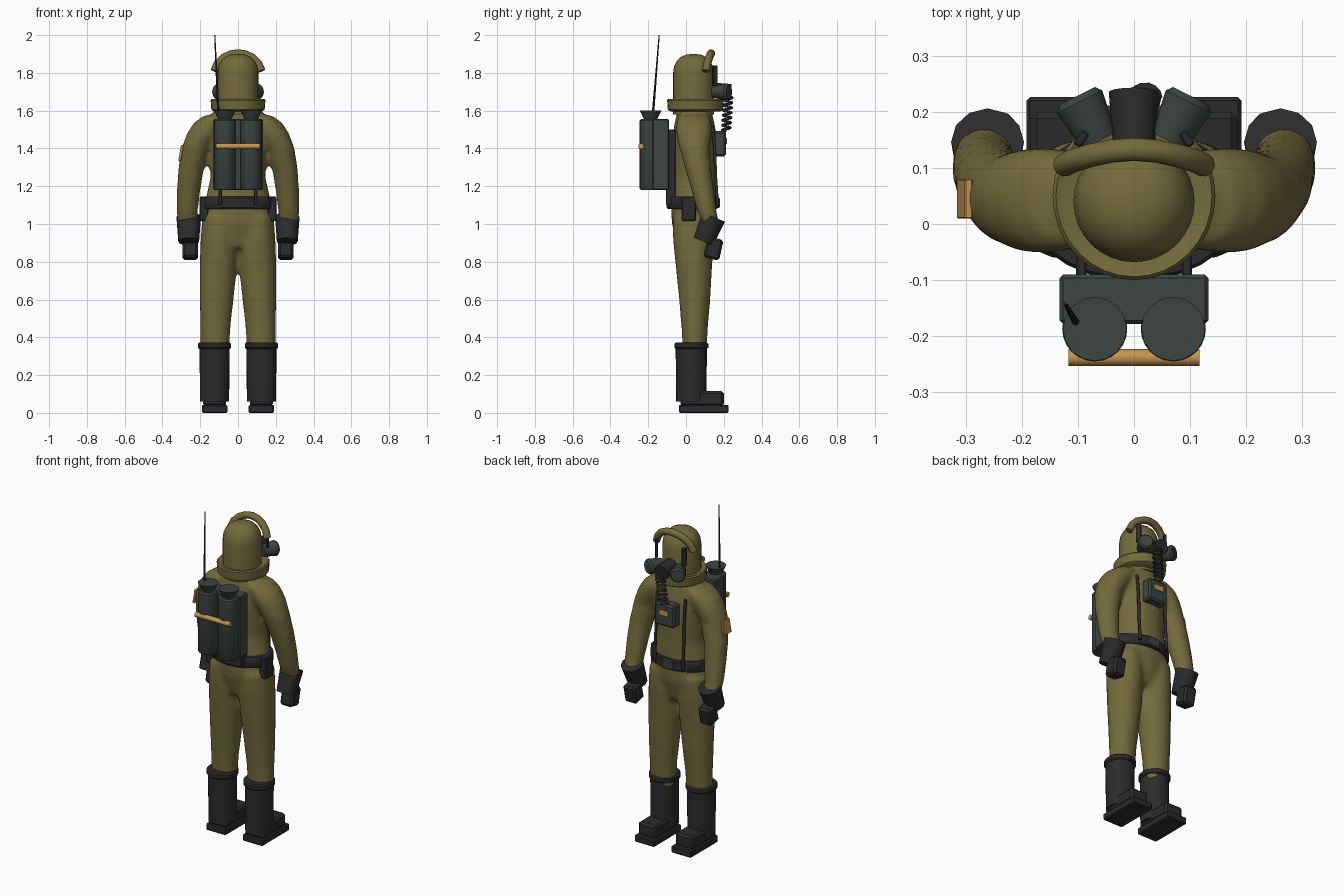
import bpy, bmesh, math
from mathutils import Vector, Matrix

if "Cube" in bpy.data.objects:
    bpy.data.objects.remove(bpy.data.objects["Cube"])


def material(name, rgb):
    m = bpy.data.materials.new(name)
    m.use_nodes = True
    m.diffuse_color = (*rgb, 1)
    m.node_tree.nodes["Principled BSDF"].inputs["Base Color"].default_value = (*rgb, 1)
    return m


OLIVE = material("olive cloth", (0.17, 0.145, 0.045))
BLACK = material("black rubber", (0.024, 0.024, 0.026))
GREY = material("grey green metal", (0.045, 0.058, 0.053))
TAN = material("tan webbing", (0.55, 0.3, 0.085))


def finish(name, bm, mat, smooth=True):
    bmesh.ops.recalc_face_normals(bm, faces=bm.faces)
    me = bpy.data.meshes.new(name)
    bm.to_mesh(me)
    bm.free()
    me.materials.append(mat)
    ob = bpy.data.objects.new(name, me)
    bpy.context.collection.objects.link(ob)
    if smooth:
        bpy.ops.object.select_all(action="DESELECT")
        bpy.context.view_layer.objects.active = ob
        ob.select_set(True)
        bpy.ops.object.shade_smooth_by_angle(angle=math.radians(40))
    return ob


def add_loft(bm, rings, n=24):
    """Stack of horizontal ellipses (x, y, z, rx, ry), capped at both ends."""
    rows = []
    for x, y, z, rx, ry in rings:
        angles = [2 * math.pi * i / n for i in range(n)]
        rows.append([bm.verts.new((x + rx * math.cos(a), y + ry * math.sin(a), z)) for a in angles])
    for low, high in zip(rows, rows[1:]):
        for i in range(n):
            j = (i + 1) % n
            bm.faces.new((low[i], low[j], high[j], high[i]))
    bm.faces.new(rows[0][::-1])
    bm.faces.new(rows[-1])


def loft(name, rings, mat, n=24):
    bm = bmesh.new()
    add_loft(bm, rings, n)
    return finish(name, bm, mat)


def cone(name, p1, p2, r1, r2, mat, n=16):
    p1, p2 = Vector(p1), Vector(p2)
    d = p2 - p1
    rot = d.to_track_quat("Z", "Y").to_matrix().to_4x4()
    bm = bmesh.new()
    bmesh.ops.create_cone(bm, cap_ends=True, segments=n, radius1=r1, radius2=r2, depth=d.length,
                          matrix=Matrix.Translation((p1 + p2) / 2) @ rot)
    return finish(name, bm, mat)


def box(name, loc, size, mat, rot=(0, 0, 0), bevel=0.006):
    bm = bmesh.new()
    bmesh.ops.create_cube(bm, size=1, matrix=Matrix.Diagonal((*size, 1)))
    if bevel:
        bmesh.ops.bevel(bm, geom=bm.edges[:], offset=bevel, segments=1, affect="EDGES")
    ob = finish(name, bm, mat, smooth=False)
    ob.location, ob.rotation_euler = loc, rot
    return ob


def tube(name, pts, radius, mat, res=3):
    cu = bpy.data.curves.new(name, "CURVE")
    cu.dimensions, cu.bevel_depth, cu.bevel_resolution = "3D", radius, res
    cu.use_fill_caps = True
    sp = cu.splines.new("POLY")
    sp.points.add(len(pts) - 1)
    for p, co in zip(sp.points, pts):
        p.co = (*co, 1)
    sp.use_smooth = True
    cu.materials.append(mat)
    ob = bpy.data.objects.new(name, cu)
    bpy.context.collection.objects.link(ob)
    return ob


# Suit: torso, legs and arms fused into one soft skin
suit = bmesh.new()
add_loft(suit, [(0, .04, .87, .1, .08), (0, .04, 1.0, .185, .115), (0, .04, 1.1, .18, .12),
                (0, .045, 1.25, .145, .115), (0, .045, 1.4, .155, .118), (0, .045, 1.5, .17, .112),
                (0, .045, 1.56, .155, .1), (0, .045, 1.6, .125, .09), (0, .045, 1.64, .105, .09)])
for s in (1, -1):
    add_loft(suit, [(s * .123, .045, .3, .076, .062), (s * .12, .046, .45, .08, .07),
                    (s * .113, .046, .6, .09, .083), (s * .104, .042, .78, .1, .097),
                    (s * .1, .04, .92, .098, .11), (s * .1, .04, 1.04, .09, .11)])
    add_loft(suit, [(s * .268, .13, 1.0, .053, .045), (s * .268, .11, 1.07, .056, .052),
                    (s * .262, .09, 1.17, .062, .06), (s * .25, .067, 1.28, .068, .068),
                    (s * .222, .045, 1.4, .078, .08), (s * .18, .042, 1.48, .09, .095),
                    (s * .145, .042, 1.535, .09, .095), (s * .11, .042, 1.575, .07, .08)])
suit = finish("suit", suit, OLIVE, smooth=False)
remesh = suit.modifiers.new("fuse", "REMESH")
remesh.mode, remesh.voxel_size, remesh.use_smooth_shade = "VOXEL", 0.014, True
soften = suit.modifiers.new("soften", "SMOOTH")
soften.factor, soften.iterations = 0.5, 7

# Hood, rim and collar
loft("hood", [(0, .04, z, r, r) for z, r in ((1.58, .108), (1.8, .108), (1.835, .103), (1.865, .088),
                                            (1.885, .066), (1.896, .04), (1.9, .012))], OLIVE, 32)
half = [(.125, .105, 1.81), (.108, .113, 1.85), (.078, .122, 1.88), (.04, .13, 1.898)]
arch = half + [(0, .133, 1.904)] + [(-x, y, z) for x, y, z in reversed(half)]
tube("hood_rim", arch, .021, OLIVE)
loft("collar", [(0, .05, z, .145 - t, .15 - t) for z, t in ((1.595, .02), (1.605, .004), (1.63, .002),
                                                           (1.655, 0), (1.663, .006), (1.655, .028))], OLIVE, 32)

# Belt
loft("belt", [(0, .034, z, .193 - t, .136 - t) for z, t in ((1.08, .006), (1.087, 0), (1.138, 0), (1.145, .006))],
     BLACK, 28)
box("belt_buckle", (0, .17, 1.112), (.08, .018, .056), GREY)

# Paired limbs, straps, pouches, mask parts and tanks
for s, side in ((1, "left"), (-1, "right")):
    cx = s * .124
    loft(side + "_boot_shaft", [(cx, .028, .06, .077, .08), (cx, .028, .36, .08, .083)], BLACK)
    loft(side + "_boot_cuff", [(cx, .028, z, r, r + .002) for z, r in ((.338, .08), (.345, .088),
                                                                    (.365, .088), (.373, .08))], BLACK)
    box(side + "_boot_foot", (cx, .085, .075), (.122, .23, .08), BLACK, bevel=.012)
    box(side + "_boot_sole", (cx, .094, .021), (.135, .264, .042), BLACK)
    cone(side + "_glove_cuff", (s * .261, .146, 1.037), (s * .261, .092, .907), .065, .055, BLACK, 12)
    box(side + "_hand", (s * .253, .145, .87), (.08, .086, .112), BLACK, (-.22, 0, 0), .012)
    box(side + "_pouch", (s * .18, .015, 1.08), (.05, .075, .13), BLACK)
    tube(side + "_harness_strap", [(s * .095, .167, 1.1), (s * .095, .157, 1.25), (s * .095, .152, 1.4),
                                   (s * .095, .14, 1.52)], .009, BLACK, 1)
    box(side + "_back_strap", (s * .094, -.08, 1.3), (.018, .05, .4), BLACK, bevel=.003)

    box(side + "_mask_bar", (s * .094, .152, 1.785), (.016, .03, .11), BLACK, (0, 0, s * .6), .003)
    cone(side + "_filter", (s * .062, .148, 1.7), (s * .097, .218, 1.7), .034, .045, GREY)
    cone(side + "_filter_cap", (s * .097, .218, 1.7), (s * .102, .228, 1.7), .045, .036, GREY)

    tx = s * .07
    loft(side + "_tank", [(tx, -.187, z, r, r) for z, r in ((1.18, .052), (1.188, .058), (1.547, .058),
                                                          (1.555, .05))], GREY)
    cone(side + "_tank_valve", (tx, -.187, 1.553), (tx, -.187, 1.6), .034, .057, GREY, 16)

# Mask snout and hose
cone("mask_snout", (0, .125, 1.715), (0, .235, 1.695), .036, .045, BLACK)
turns, steps = 7, 14
coil = []
for i in range(turns * steps + 1):
    t, a = i / (turns * steps), 2 * math.pi * i / steps
    coil.append((.02 * (1 - t) + .024 * math.cos(a), .224 - .012 * t + .022 * math.sin(a), 1.675 - .185 * t))
tube("breathing_hose", coil, .007, BLACK, 1)

# Chest unit
box("chest_unit", (0, .178, 1.425), (.13, .066, .135), GREY, bevel=.01)
box("chest_label", (0, .213, 1.44), (.062, .009, .032), TAN, bevel=0)

# Backpack, strap, aerial and arm patch
box("pack_frame", (0, -.134, 1.368), (.265, .088, .375), GREY)
cone("pack_strap", (-.117, -.238, 1.412), (.117, -.238, 1.412), .015, .015, TAN, 12)
cone("aerial", (-.103, -.176, 1.57), (-.123, -.142, 2.0), .007, .003, BLACK, 8)
box("arm_patch", (-.302, .045, 1.375), (.014, .07, .085), TAN, (0, .17, 0), .002)
